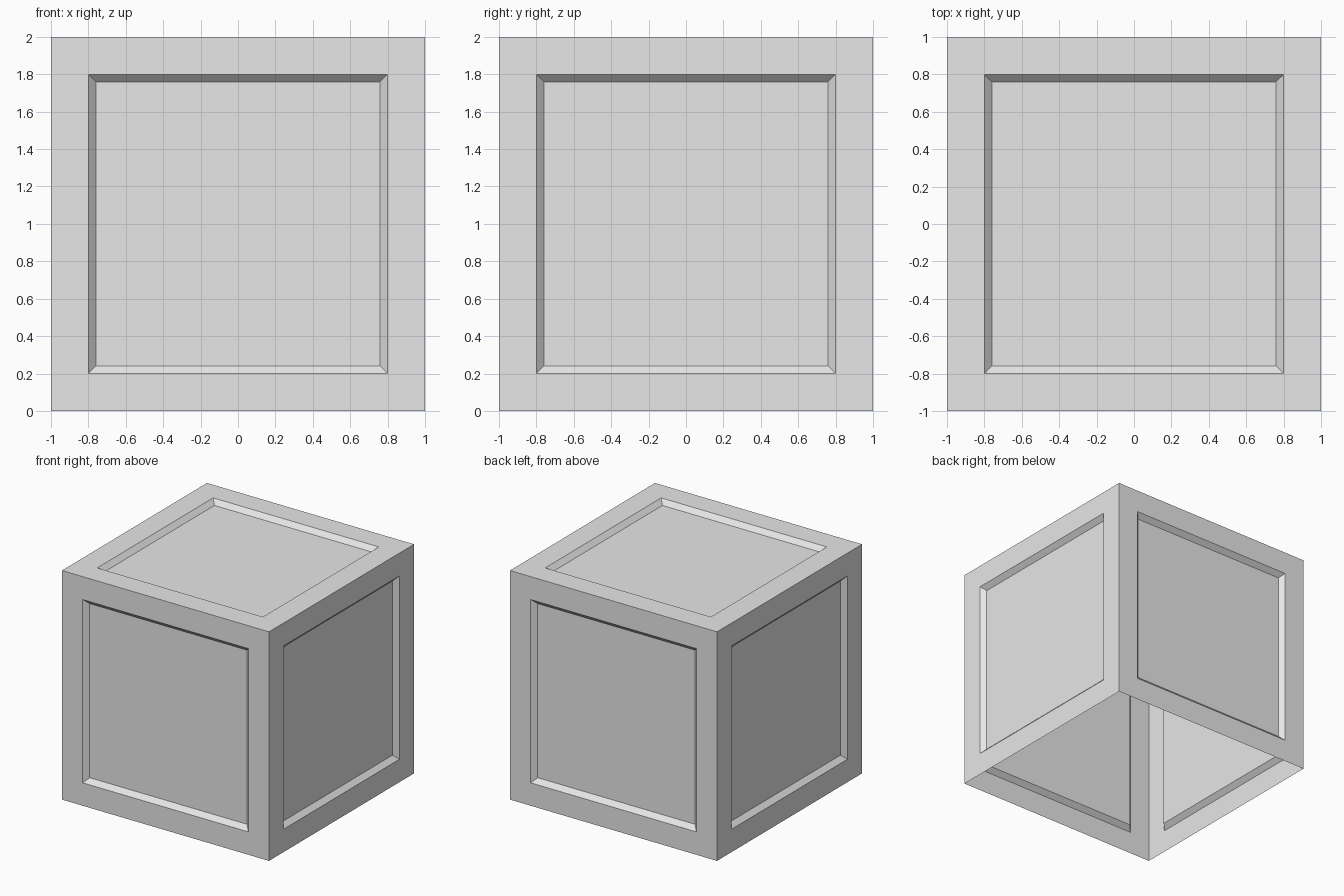
import bpy
import bmesh
from mathutils import Matrix

SIZE = 2.0         # outer edge length
FRAME = 0.2        # width of the flat border on each side
BEVEL = 0.04       # width and depth of the sloped step to the panel

default_cube = bpy.data.objects.get("Cube")
if default_cube:
    bpy.data.objects.remove(default_cube, do_unlink=True)

# Plain light grey
grey = bpy.data.materials.new("light_grey")
grey.use_nodes = True
colour = (0.8, 0.8, 0.8, 1.0)
grey.diffuse_color = colour
shader = next(n for n in grey.node_tree.nodes if n.type == 'BSDF_PRINCIPLED')
shader.inputs["Base Color"].default_value = colour

# Cube shell standing on the floor, open underneath
bm = bmesh.new()
bmesh.ops.create_cube(bm, size=SIZE, matrix=Matrix.Translation((0, 0, SIZE / 2)))
bm.normal_update()
bottom = [f for f in bm.faces if f.normal.z < -0.5]
bmesh.ops.delete(bm, geom=bottom, context='FACES_ONLY')

# Flat frame, then a sloped step down to a sunken panel on every side
panels = list(bm.faces)
for width, depth in ((FRAME, 0.0), (BEVEL, -BEVEL)):
    bmesh.ops.inset_individual(bm, faces=panels, thickness=width, depth=depth,
                               use_even_offset=True)
    bm.normal_update()

mesh = bpy.data.meshes.new("panelled_crate")
bm.to_mesh(mesh)
bm.free()
mesh.materials.append(grey)
crate = bpy.data.objects.new("panelled_crate", mesh)
bpy.context.collection.objects.link(crate)
